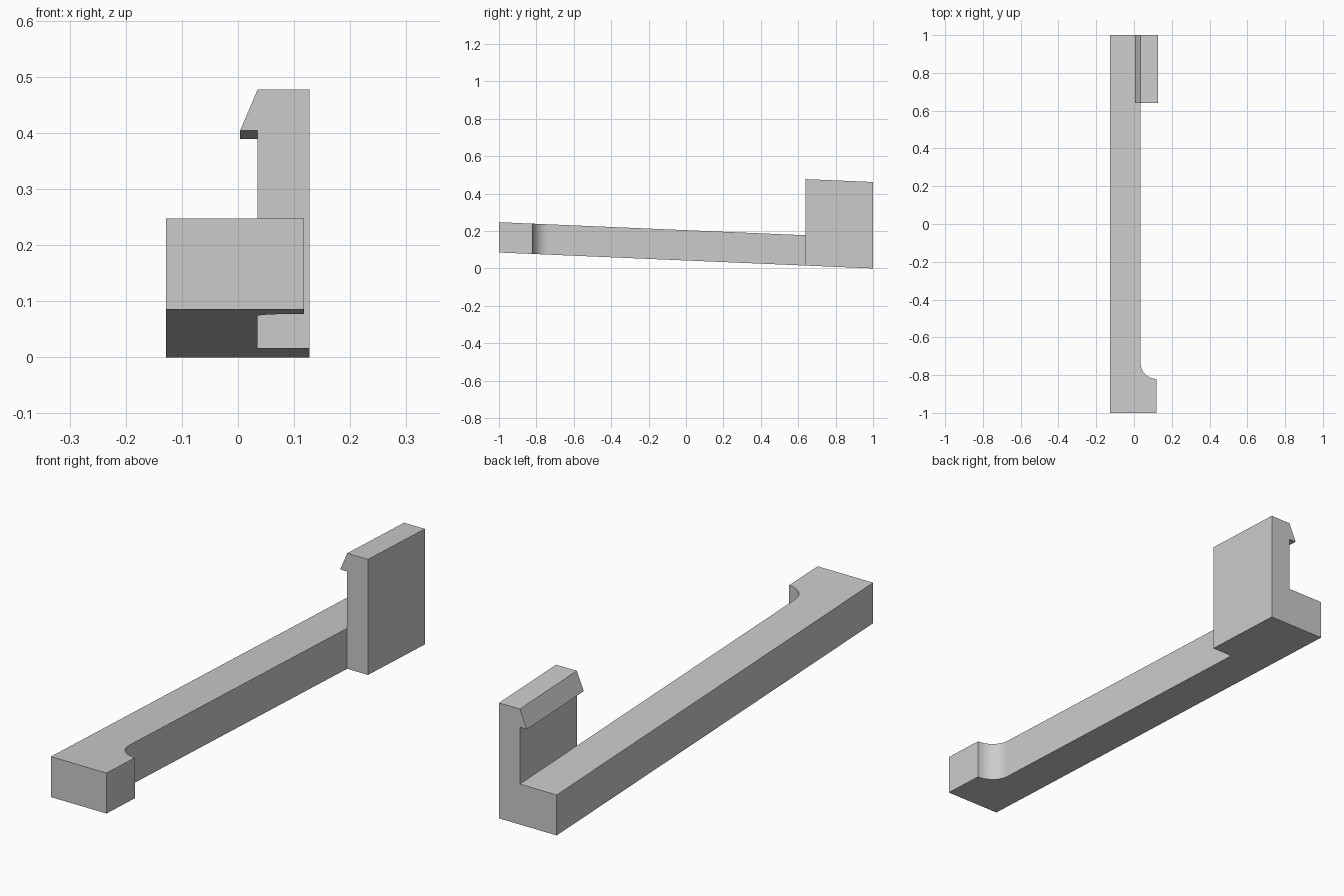
import bpy, bmesh, math
from mathutils import Vector

cube = bpy.data.objects.get("Cube")
if cube:
    bpy.data.objects.remove(cube, do_unlink=True)

SLOPE = 0.0425          # the whole part drops towards the back
HEIGHT = 0.162          # bar thickness
LEFT, INNER, FOOT, OUTER = -0.128, 0.035, 0.118, 0.127

grey = bpy.data.materials.new("plain grey")
grey.use_nodes = True
colour = (0.6, 0.6, 0.6, 1)
grey.diffuse_color = colour
grey.node_tree.nodes["Principled BSDF"].inputs["Base Color"].default_value = colour


def extrude_profile(name, points, offset):
    """Extrude a closed outline along offset, then shear it down to the back."""
    bm = bmesh.new()
    face = bm.faces.new([bm.verts.new(p) for p in points])
    result = bmesh.ops.extrude_face_region(bm, geom=[face])
    moved = [g for g in result["geom"] if isinstance(g, bmesh.types.BMVert)]
    bmesh.ops.translate(bm, verts=moved, vec=Vector(offset))
    for v in bm.verts:
        v.co.z += SLOPE * (1 - v.co.y)
    bmesh.ops.recalc_face_normals(bm, faces=bm.faces)
    mesh = bpy.data.meshes.new(name)
    bm.to_mesh(mesh)
    bm.free()
    mesh.materials.append(grey)
    obj = bpy.data.objects.new(name, mesh)
    bpy.context.collection.objects.link(obj)
    bpy.ops.object.select_all(action="DESELECT")
    obj.select_set(True)
    bpy.context.view_layer.objects.active = obj
    bpy.ops.object.shade_smooth_by_angle(angle=math.radians(30))
    return obj


# Long bar with a wider front foot and a concave fillet between them
radius, foot_back, steps = FOOT - INNER, -0.82, 16
fillet = []
for i in range(steps + 1):
    a = -math.pi / 2 * (1 + i / steps)
    fillet.append((FOOT + radius * math.cos(a),
                   foot_back + radius + radius * math.sin(a), 0))
outline = [(LEFT, -1, 0), (FOOT, -1, 0), *fillet, (INNER, 1, 0), (LEFT, 1, 0)]
extrude_profile("bar_with_foot", outline, (0, 0, HEIGHT))

# Upright rear latch with a hooked lip facing inwards
latch = [(INNER, 0), (OUTER, 0), (OUTER, 0.462), (INNER, 0.462),
         (0.004, 0.389), (INNER, 0.389)]
extrude_profile("rear_latch", [(x, 0.64, z) for x, z in latch], (0, 0.36, 0))
